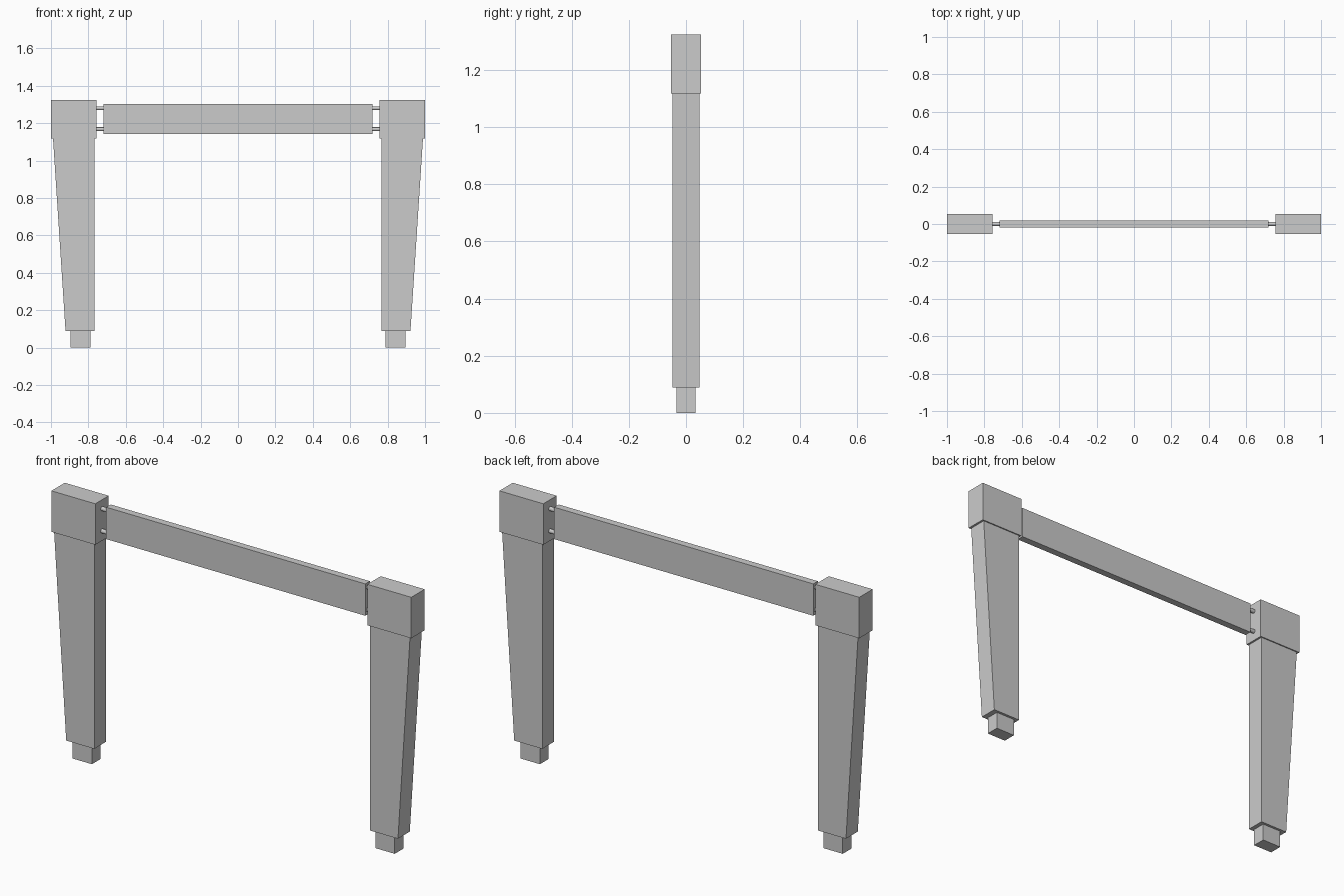
import bpy, bmesh
from math import pi

if "Cube" in bpy.data.objects:
    bpy.data.objects.remove(bpy.data.objects["Cube"])


def make_object(name, bm):
    bmesh.ops.recalc_face_normals(bm, faces=bm.faces[:])
    mesh = bpy.data.meshes.new(name)
    bm.to_mesh(mesh)
    bm.free()
    obj = bpy.data.objects.new(name, mesh)
    bpy.context.collection.objects.link(obj)
    return obj


def prism(name, profile, half_depth):
    """Extrude an x-z outline symmetrically along y."""
    bm = bmesh.new()
    face = bm.faces.new([bm.verts.new((x, -half_depth, z)) for x, z in profile])
    ext = bmesh.ops.extrude_face_region(bm, geom=[face])
    verts = [v for v in ext["geom"] if isinstance(v, bmesh.types.BMVert)]
    bmesh.ops.translate(bm, verts=verts, vec=(0, 2 * half_depth, 0))
    return make_object(name, bm)


def block(name, x0, x1, z0, z1, half_depth):
    return prism(name, [(x0, z0), (x1, z0), (x1, z1), (x0, z1)], half_depth)


def pin(name, x0, x1, z, radius):
    bpy.ops.mesh.primitive_cylinder_add(
        vertices=16, radius=radius, depth=abs(x1 - x0),
        location=((x0 + x1) / 2, 0, z), rotation=(0, pi / 2, 0))
    obj = bpy.context.object
    obj.name = name
    bpy.ops.object.shade_smooth_by_angle()


# Cross rail between the two posts
block("cross_rail", -0.72, 0.72, 1.143, 1.303, 0.018)

for side, s in (("left", -1), ("right", 1)):
    # Square head, tapered leg (straight inner face) and small foot
    block(f"{side}_leg_head", s * 0.756, s, 1.118, 1.324, 0.053)
    prism(f"{side}_leg", [(s * 0.766, 0.088), (s * 0.922, 0.088),
                          (s * 0.989, 1.118), (s * 0.766, 1.118)], 0.047)
    block(f"{side}_foot", s * 0.788, s * 0.895, 0, 0.088, 0.034)
    # Dowel pins joining rail and head
    for level, z in (("lower", 1.168), ("upper", 1.28)):
        pin(f"{side}_{level}_dowel", s * 0.715, s * 0.76, z, 0.0105)
